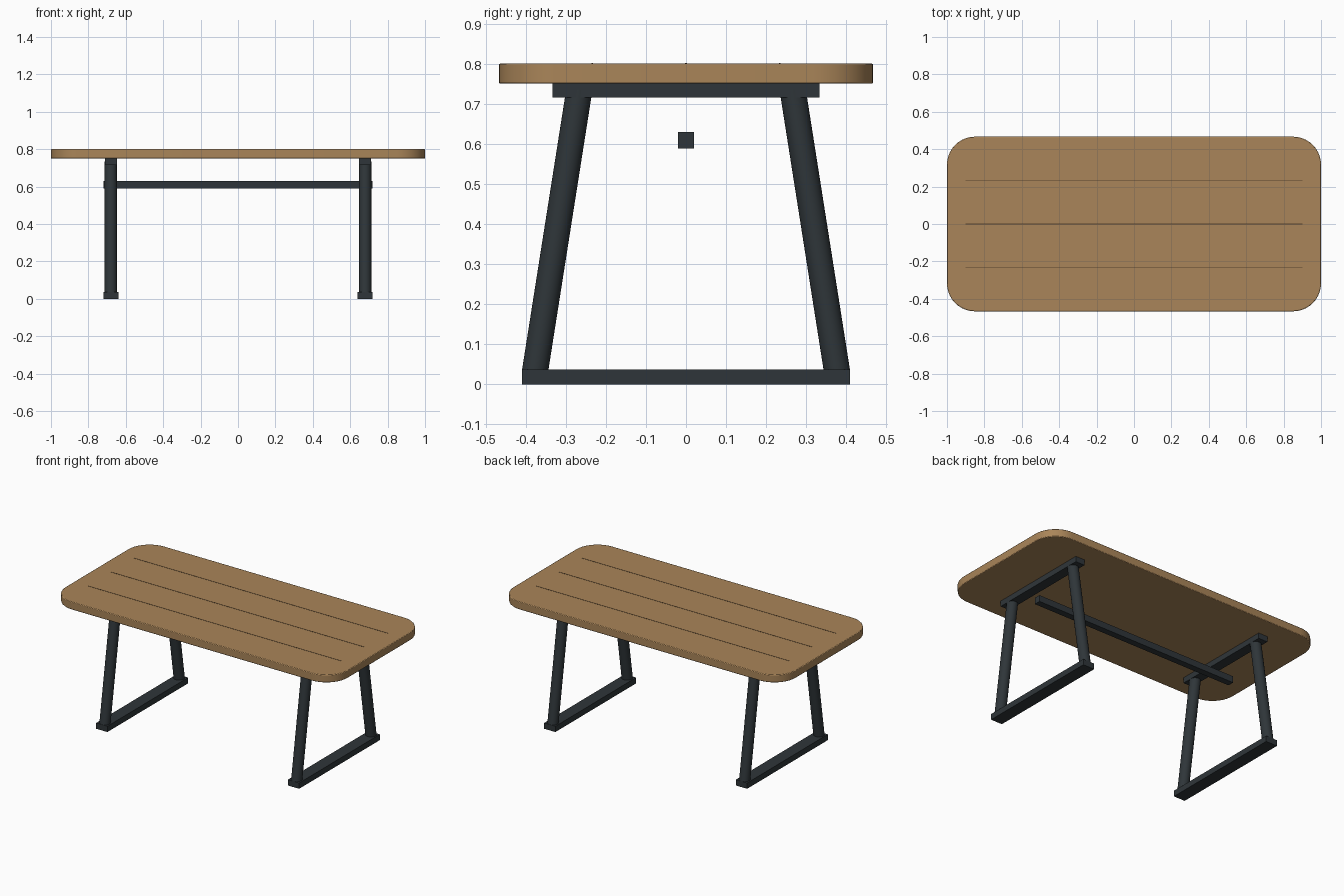
import bpy, bmesh, math
from mathutils import Vector

if "Cube" in bpy.data.objects:
    bpy.data.objects.remove(bpy.data.objects["Cube"])


def material(name, rgb):
    m = bpy.data.materials.new(name)
    m.diffuse_color = (*rgb, 1)
    m.use_nodes = True
    m.node_tree.nodes["Principled BSDF"].inputs["Base Color"].default_value = m.diffuse_color
    return m


WOOD = material("wood", (0.40, 0.235, 0.10))
METAL = material("dark_metal", (0.028, 0.036, 0.041))
GROOVE = material("groove_dark", (0.10, 0.055, 0.025))


def finish(name, bm, mat):
    bmesh.ops.recalc_face_normals(bm, faces=bm.faces)
    me = bpy.data.meshes.new(name)
    bm.to_mesh(me)
    bm.free()
    me.materials.append(mat)
    ob = bpy.data.objects.new(name, me)
    bpy.context.collection.objects.link(ob)
    return ob


def smooth(ob):
    bpy.ops.object.select_all(action='DESELECT')
    ob.select_set(True)
    bpy.context.view_layer.objects.active = ob
    bpy.ops.object.shade_smooth_by_angle(angle=math.radians(35))


def box(name, centre, size, mat):
    bm = bmesh.new()
    bmesh.ops.create_cube(bm, size=1)
    bmesh.ops.scale(bm, vec=size, verts=bm.verts)
    bmesh.ops.translate(bm, vec=centre, verts=bm.verts)
    return finish(name, bm, mat)


def tube(name, a, b, radius, mat):
    a, b = Vector(a), Vector(b)
    bm = bmesh.new()
    bmesh.ops.create_cone(bm, cap_ends=True, segments=32, radius1=radius,
                          radius2=radius, depth=(b - a).length)
    bmesh.ops.rotate(bm, verts=bm.verts,
                     matrix=Vector((0, 0, 1)).rotation_difference(b - a).to_matrix())
    bmesh.ops.translate(bm, vec=(a + b) / 2, verts=bm.verts)
    ob = finish(name, bm, mat)
    smooth(ob)


# Tabletop: slab with rounded corners and slightly eased rims
bm = bmesh.new()
bmesh.ops.create_cube(bm, size=1)
bmesh.ops.scale(bm, vec=(2, 0.934, 0.05), verts=bm.verts)
bmesh.ops.translate(bm, vec=(0, 0, 0.775), verts=bm.verts)
corners = [e for e in bm.edges if abs(e.verts[0].co.z - e.verts[1].co.z) > 0.01]
bmesh.ops.bevel(bm, geom=corners, offset=0.15, segments=10, profile=0.5, affect='EDGES')
top = finish("tabletop", bm, WOOD)
rim = top.modifiers.new("rim", 'BEVEL')
rim.width, rim.segments = 0.004, 2
rim.limit_method, rim.angle_limit = 'ANGLE', math.radians(50)
smooth(top)

# Plank seams
for i in (-1, 0, 1):
    box("plank_seam", (0, i * 0.2335, 0.8), (1.8, 0.004, 0.002), GROOVE)

# End frames: foot, two splayed legs, upper rail
for sx, side in ((-1, "left"), (1, "right")):
    x = sx * 0.68
    box(side + "_foot", (x, 0, 0.0185), (0.08, 0.818, 0.037), METAL)
    box(side + "_upper_rail", (x, 0, 0.7325), (0.064, 0.667, 0.035), METAL)
    for sy, end in ((-1, "front"), (1, "back")):
        tube(f"{side}_{end}_leg", (x, sy * 0.377, 0.03), (x, sy * 0.266, 0.735),
             0.0325, METAL)

# Stretcher beam
box("stretcher", (0, 0, 0.609), (1.44, 0.041, 0.041), METAL)
